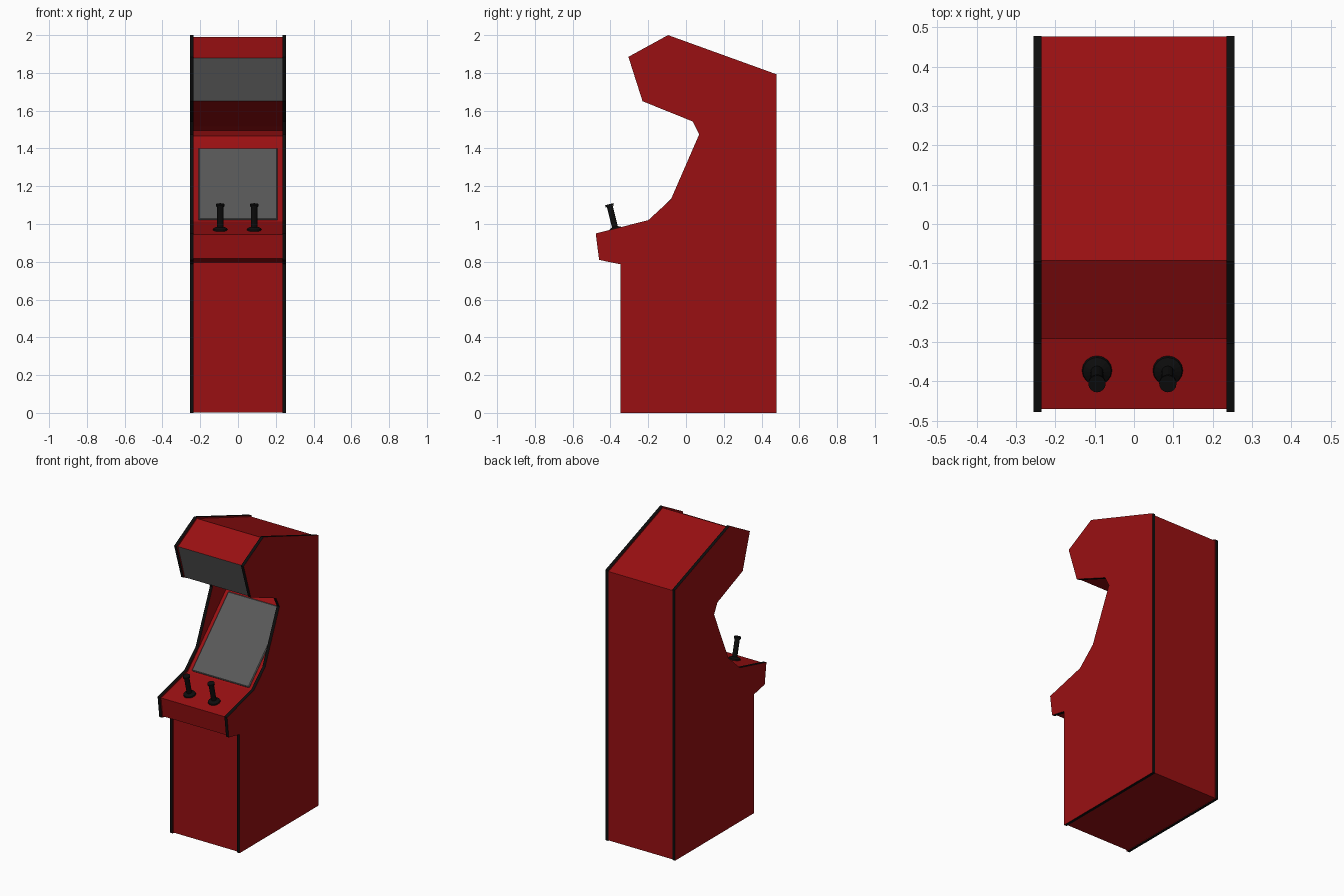
import bpy, bmesh, math
from mathutils import Matrix, Vector

if "Cube" in bpy.data.objects:
    bpy.data.objects.remove(bpy.data.objects["Cube"])


def material(name, rgb):
    m = bpy.data.materials.new(name)
    m.diffuse_color = (*rgb, 1)
    m.use_nodes = True
    m.node_tree.nodes["Principled BSDF"].inputs["Base Color"].default_value = m.diffuse_color
    return m


RED = material("cabinet_red", (0.32, 0.005, 0.006))
BLACK = material("trim_black", (0.004, 0.004, 0.004))
GREY = material("screen_grey", (0.098, 0.098, 0.098))


def finish(name, bm, mats):
    bmesh.ops.recalc_face_normals(bm, faces=bm.faces[:])
    mesh = bpy.data.meshes.new(name)
    bm.to_mesh(mesh)
    bm.free()
    for m in mats:
        mesh.materials.append(m)
    ob = bpy.data.objects.new(name, mesh)
    bpy.context.collection.objects.link(ob)
    return ob


def slab(name, profile, x0, x1, mats, rule):
    """Extrude a (y, z) profile from x0 to x1 and colour its faces by rule."""
    bm = bmesh.new()
    face = bm.faces.new([bm.verts.new((x0, y, z)) for y, z in profile])
    ext = bmesh.ops.extrude_face_region(bm, geom=[face])
    verts = [v for v in ext["geom"] if isinstance(v, bmesh.types.BMVert)]
    bmesh.ops.translate(bm, verts=verts, vec=(x1 - x0, 0, 0))
    bmesh.ops.recalc_face_normals(bm, faces=bm.faces[:])
    for f in bm.faces:
        f.normal_update()
        f.material_index = rule(f)
    return finish(name, bm, mats)


# Side panels: red faces with black edge trim
side = [(-0.348, 0), (-0.348, 0.787), (-0.46, 0.81), (-0.478, 0.95),
        (-0.20, 1.02), (-0.08, 1.13), (0.07, 1.475), (0.035, 1.543),
        (-0.23, 1.65), (-0.305, 1.885), (-0.095, 2.0), (0.478, 1.793), (0.478, 0)]
for label, s in (("left", -1), ("right", 1)):
    slab(label + "_side_panel", side, s * 0.235, s * 0.255, [RED, BLACK],
         lambda f: 0 if abs(f.normal.x) > 0.5 else 1)

# Body between the panels, with a grey marquee on the upper front face
body = [(-0.34, 0.003), (-0.34, 0.795), (-0.453, 0.817), (-0.47, 0.945),
        (-0.19, 1.012), (0.205, 1.40), (0.235, 1.435), (0.248, 1.465),
        (0.237, 1.495), (0.20, 1.515), (-0.222, 1.65), (-0.292, 1.88),
        (-0.093, 1.99), (0.476, 1.785), (0.476, 0.003)]
slab("cabinet_body", body, -0.236, 0.236, [RED, GREY],
     lambda f: 1 if f.normal.y < -0.8 and f.calc_center_median().z > 1.6 else 0)

# Screen plate lying on the sloped bezel
low, high = Vector((0, -0.182, 1.02)), Vector((0, 0.203, 1.398))
slope = high - low
mat = (Matrix.Translation((low + high) / 2)
       @ Matrix.Rotation(math.atan2(slope.z, slope.y), 4, 'X')
       @ Matrix.Diagonal((0.42, slope.length, 0.018, 1)))
bm = bmesh.new()
bmesh.ops.create_cube(bm, size=1, matrix=mat)
bmesh.ops.bevel(bm, geom=bm.edges[:], offset=0.005, segments=1, affect='EDGES')
finish("screen", bm, [GREY])


# Joysticks: base disc, shaft and cap, square to the control panel
def ring(bm, r1, r2, z0, z1, base):
    bmesh.ops.create_cone(bm, cap_ends=True, segments=16, radius1=r1, radius2=r2,
                          depth=z1 - z0,
                          matrix=base @ Matrix.Translation((0, 0, (z0 + z1) / 2)))


for label, x in (("left", -0.094), ("right", 0.086)):
    base = Matrix.Translation((x, -0.372, 0.967)) @ Matrix.Rotation(math.radians(14), 4, 'X')
    bm = bmesh.new()
    ring(bm, 0.04, 0.036, -0.004, 0.009, base)
    ring(bm, 0.036, 0.017, 0.009, 0.018, base)
    ring(bm, 0.016, 0.016, 0.01, 0.135, base)
    ring(bm, 0.022, 0.022, 0.13, 0.142, base)
    finish(label + "_joystick", bm, [BLACK])
